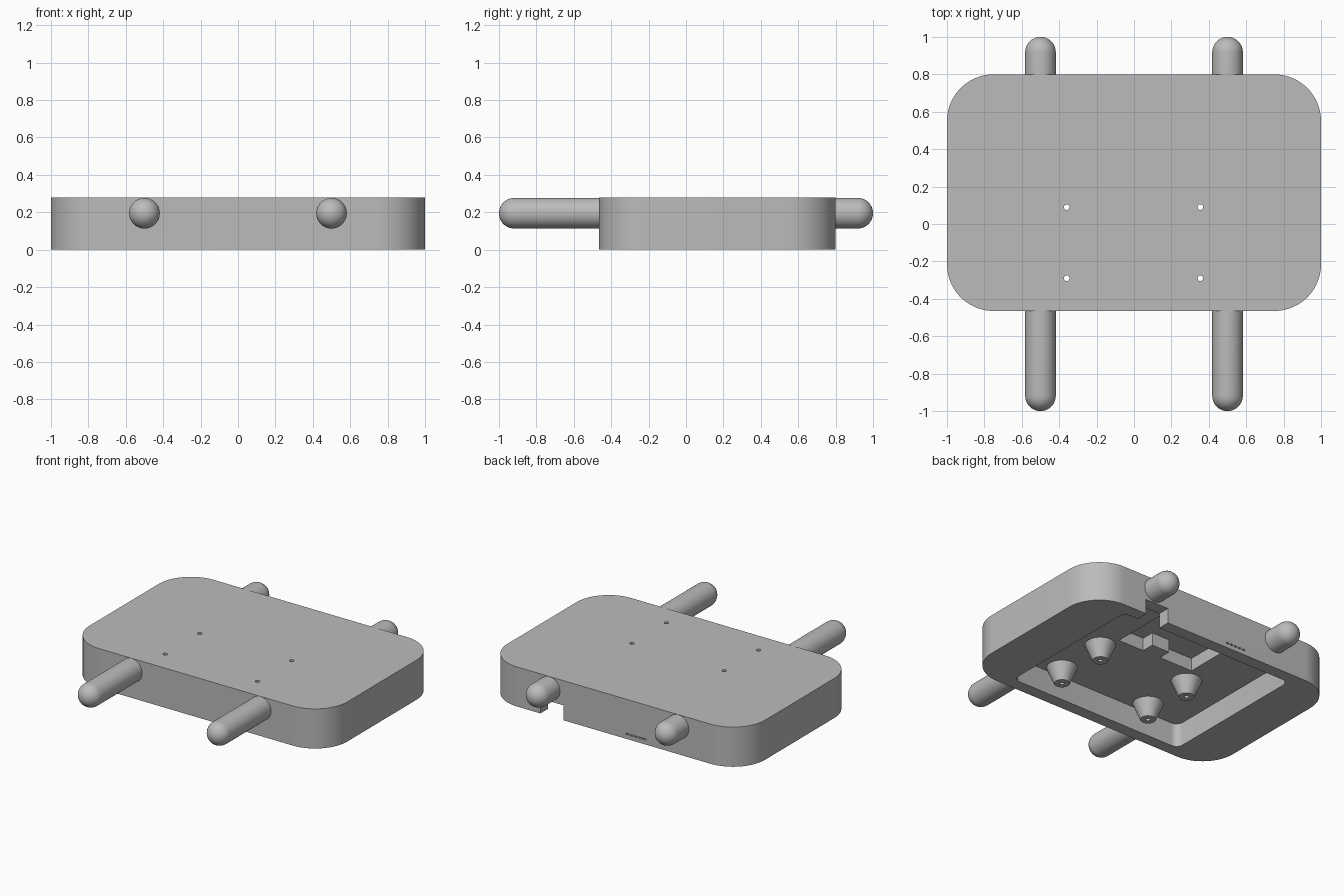
import bpy, bmesh, math
from mathutils import Matrix

if "Cube" in bpy.data.objects:
    bpy.data.objects.remove(bpy.data.objects["Cube"])

grey = bpy.data.materials.new("plain grey")
grey.use_nodes = True
COLOUR = (0.5, 0.5, 0.5, 1)
grey.diffuse_color = COLOUR
grey.node_tree.nodes["Principled BSDF"].inputs["Base Color"].default_value = COLOUR


def finish(name, bm):
    bmesh.ops.recalc_face_normals(bm, faces=bm.faces)
    mesh = bpy.data.meshes.new(name)
    bm.to_mesh(mesh)
    bm.free()
    mesh.materials.append(grey)
    obj = bpy.data.objects.new(name, mesh)
    bpy.context.collection.objects.link(obj)
    return obj


def slab(name, x0, x1, y0, y1, z0, z1, radius=0, steps=16):
    """Upright box whose vertical edges may be rounded."""
    bm = bmesh.new()
    bmesh.ops.create_cube(bm, size=1)
    for v in bm.verts:
        v.co.x = x0 if v.co.x < 0 else x1
        v.co.y = y0 if v.co.y < 0 else y1
        v.co.z = z0 if v.co.z < 0 else z1
    if radius:
        upright = [e for e in bm.edges if abs(e.verts[0].co.z - e.verts[1].co.z) > 0.01]
        bmesh.ops.bevel(bm, geom=upright, offset=radius, segments=steps,
                        profile=0.5, affect='EDGES')
    return finish(name, bm)


def cone(name, x, y, z0, z1, r0, r1, sides=40):
    bm = bmesh.new()
    bmesh.ops.create_cone(bm, cap_ends=True, segments=sides, radius1=r0, radius2=r1,
                          depth=z1 - z0, matrix=Matrix.Translation((x, y, (z0 + z1) / 2)))
    return finish(name, bm)


def peg(name, x, z, radius, reach):
    """Round-ended rod along y: a sphere split and stretched at its middle."""
    bm = bmesh.new()
    bmesh.ops.create_uvsphere(bm, u_segments=40, v_segments=20, radius=radius)
    ring = [v for v in bm.verts if abs(v.co.z) < 1e-5]
    for v in bm.verts:
        if v not in ring:
            v.co.z += math.copysign(reach - radius, v.co.z)
    # the middle ring becomes two rings
    half = [f for f in bm.faces if f.calc_center_median().z > 0]
    edges = [e for e in bm.edges if all(abs(v.co.z) < 1e-5 for v in e.verts)]
    bmesh.ops.split_edges(bm, edges=edges)
    upper = {v for f in half for v in f.verts}
    rims = [v for v in bm.verts if abs(v.co.z) < 1e-5]
    for v in rims:
        v.co.z = (reach - radius) * (1 if v in upper else -1)
    open_edges = [e for e in bm.edges if e.is_boundary]
    bmesh.ops.bridge_loops(bm, edges=open_edges)
    bm.transform(Matrix.Translation((x, 0, z)) @ Matrix.Rotation(math.pi / 2, 4, 'X'))
    return finish(name, bm)


def combine(target, other, operation):
    mod = target.modifiers.new("cut", 'BOOLEAN')
    mod.operation = operation
    mod.solver = 'EXACT'
    mod.object = other
    bpy.context.view_layer.objects.active = target
    bpy.ops.object.modifier_apply(modifier=mod.name)
    bpy.data.objects.remove(other)


TOP, CEILING, DEEP = 0.278, 0.165, 0.255

# Rounded slab body with wall pegs
body = slab("shelf_body", -1, 1, -0.465, 0.8, 0, TOP, 0.25, 20)
for x in (-0.5, 0.5):
    combine(body, peg("wall_peg", x, 0.195, 0.082, 1), 'UNION')

# Hollow underside, deeper pocket and cable notch
combine(body, slab("cavity", -0.68, 0.68, -0.38, 0.715, -0.1, CEILING, 0.05, 6), 'DIFFERENCE')
combine(body, slab("deep_pocket", -0.3, 0.3, 0.21, 0.715, 0.1, DEEP), 'DIFFERENCE')
combine(body, slab("cable_notch", 0.39, 0.57, 0.68, 0.9, -0.1, 0.105), 'DIFFERENCE')

# Row of small slots on the back
for i in range(5):
    x = -0.25 + i * 0.033
    combine(body, slab("back_slot", x, x + 0.022, 0.785, 0.9, 0.03, 0.04), 'DIFFERENCE')

# Retaining block in the pocket
slab("pocket_block", -0.04, 0.1, 0.2, 0.3, CEILING, DEEP + 0.005)

# Standoffs with through holes
for x in (-0.36, 0.355):
    for y in (-0.29, 0.09):
        post = cone("standoff", x, y, 0.05, CEILING + 0.004, 0.05, 0.1)
        combine(post, cone("post_hole", x, y, -0.1, 0.4, 0.015, 0.015, 20), 'DIFFERENCE')
        combine(body, cone("body_hole", x, y, -0.1, 0.4, 0.015, 0.015, 20), 'DIFFERENCE')

# Smooth curved faces, keep edges sharp
bpy.ops.object.select_all(action='DESELECT')
for obj in bpy.context.collection.objects:
    if obj.type == 'MESH' and grey.name in obj.data.materials:
        obj.select_set(True)
        bpy.context.view_layer.objects.active = obj
bpy.ops.object.shade_smooth_by_angle(angle=math.radians(30))
